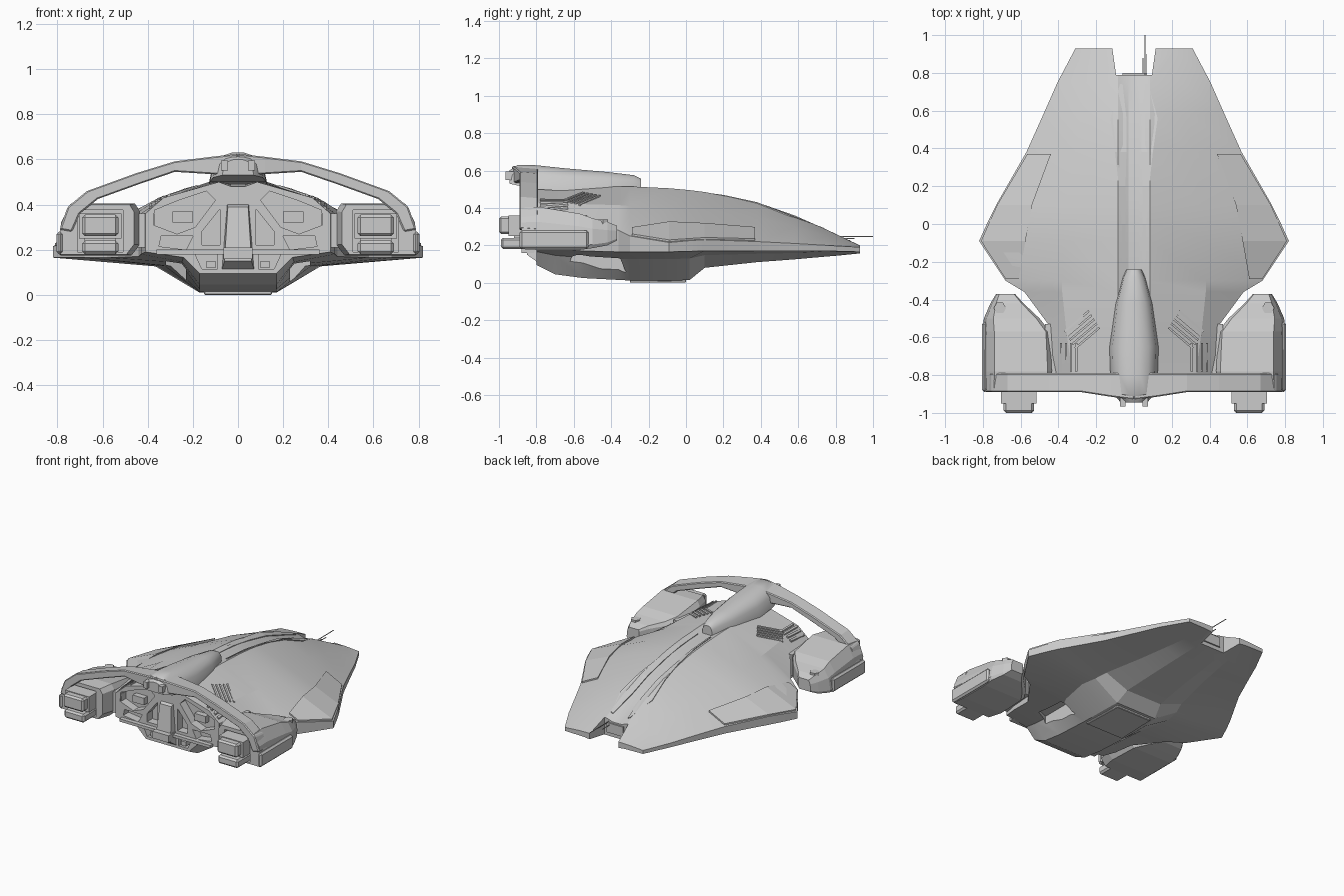
import bpy, bmesh, math
from mathutils import Vector
from mathutils.bvhtree import BVHTree

cube = bpy.data.objects.get("Cube")
if cube:
    bpy.data.objects.remove(cube, do_unlink=True)

paint = bpy.data.materials.new("hull grey")
paint.use_nodes = True
GREY = (0.6, 0.6, 0.6, 1)
paint.diffuse_color = GREY
paint.node_tree.nodes["Principled BSDF"].inputs["Base Color"].default_value = GREY


def loft(name, rings, mirror=False, smooth=0):
    """Skin closed rings of points and cap both ends; optionally add a mirrored twin."""
    bm = bmesh.new()
    for side in ((1, -1) if mirror else (1,)):
        loops = [[bm.verts.new((side * x, y, z)) for x, y, z in r] for r in rings]
        n = len(loops[0])
        for a, b in zip(loops, loops[1:]):
            for i in range(n):
                j = (i + 1) % n
                bm.faces.new((a[i], a[j], b[j], b[i]))
        bm.faces.new(loops[0])
        bm.faces.new(loops[-1][::-1])
    bmesh.ops.recalc_face_normals(bm, faces=bm.faces)
    mesh = bpy.data.meshes.new(name)
    bm.to_mesh(mesh)
    bm.free()
    mesh.materials.append(paint)
    ob = bpy.data.objects.new(name, mesh)
    bpy.context.collection.objects.link(ob)
    if smooth:
        activate(ob)
        bpy.ops.object.shade_smooth_by_angle(angle=math.radians(smooth))
    return ob


def activate(ob):
    bpy.ops.object.select_all(action='DESELECT')
    ob.select_set(True)
    bpy.context.view_layer.objects.active = ob


def slab_y(name, poly, y0, y1, mirror=False):
    """Extrude an x-z outline along y."""
    return loft(name, [[(x, y, z) for x, z in poly] for y in (y0, y1)], mirror)


def slab_z(name, poly, z0, z1, mirror=False):
    """Extrude an x-y outline along z."""
    return loft(name, [[(x, y, z) for x, y in poly] for z in (z0, z1)], mirror)


def box(name, x, y, z, mirror=False):
    return slab_y(name, [(x[0], z[0]), (x[1], z[0]), (x[1], z[1]), (x[0], z[1])], *y, mirror)


def cut(target, cutter):
    mod = target.modifiers.new("cut", 'BOOLEAN')
    mod.operation, mod.solver, mod.object = 'DIFFERENCE', 'EXACT', cutter
    activate(target)
    bpy.ops.object.modifier_apply(modifier=mod.name)
    bpy.data.objects.remove(cutter, do_unlink=True)


def bevel(ob, width):
    mod = ob.modifiers.new("bevel", 'BEVEL')
    mod.width, mod.segments, mod.limit_method = width, 1, 'ANGLE'


# Main hull: y, roof z, shoulder x z, edge x, edge top and bottom z, keel x z
STATIONS = [
    (0.93, .20, .20, .198, .31, .19, .165, .10, .155),
    (0.75, .285, .25, .25, .405, .20, .17, .10, .14),
    (0.58, .36, .28, .30, .48, .21, .17, .11, .125),
    (0.38, .43, .31, .35, .57, .22, .17, .12, .11),
    (0.10, .485, .36, .385, .73, .23, .17, .14, .08),
    (0.02, .495, .37, .395, .77, .225, .168, .16, .015),
    (-0.09, .505, .38, .40, .82, .215, .165, .17, .01),
    (-0.30, .515, .38, .41, .68, .25, .165, .17, .012),
    (-0.36, .515, .38, .415, .58, .28, .165, .17, .015),
    (-0.55, .51, .36, .42, .44, .36, .17, .17, .025),
    (-0.70, .505, .34, .425, .43, .36, .18, .17, .045),
    (-0.80, .50, .33, .43, .41, .36, .19, .17, .095),
]


def hull_ring(y, roof, sx, sz, ex, et, eb, kx, kz):
    groove = min(.02, (roof - .19) * .2)
    half = [(.03, roof - groove), (.085, roof), (sx, sz), (ex, et), (ex, eb),
            (kx + .3 * (ex - kx), eb - .25 * (eb - kz)), (kx, kz)]
    pts = [(0, roof - groove)] + half + [(0, kz)] + [(-x, z) for x, z in half[::-1]]
    return [(x, y, z) for x, z in pts]


hull = loft("main_hull", [hull_ring(*s) for s in STATIONS], smooth=12)
bm = bmesh.new()
bm.from_mesh(hull.data)
tree = BVHTree.FromBMesh(bm)
bm.free()


def roof_z(x, y):
    hit = tree.ray_cast(Vector((x, y, 2)), Vector((0, 0, -1)))[0]
    return hit.z if hit else .2


def strip(name, pairs, lift):
    """Raised strip that follows the roof; pairs are its left and right x-y points."""
    rings = []
    for pair in pairs:
        top = [(x, y, roof_z(x, y) + lift) for x, y in pair]
        rings.append(top + [(x, y, z - lift - .02) for x, y, z in top[::-1]])
    loft(name, rings, True)


# Raised side wing panels following the hull
WING = [((.44, .37), (.565, .37)), ((.54, .1), (.725, .1)), ((.575, -.09), (.81, -.09)), ((.61, -.29), (.68, -.29))]
strip("wing_panels", WING, .01)

# Diagonal roof vents, rear ribs and the ridges beside the centre groove
for k in range(5):
    x, y = .235 - .014 * k, -.465 - .022 * k
    strip("roof_vent", [((x, y), (x + .007, y + .009)), ((x + .13, y - .11), (x + .137, y - .101))], .008)
for k in range(4):
    x = .30 + k * .027
    strip("rear_roof_rib", [((x, -.78), (x + .012, -.78)), ((x, -.63), (x + .012, -.63))], .01)
RIDGE = [(-.2, .045, .06), (0, .045, .065), (.2, .045, .08), (.38, .04, .10), (.56, .04, .125), (.74, .06, .075)]
strip("spine_ridges", [((a, y), (b, y)) for y, a, b in RIDGE], .006)

# Notch in the nose
cut(hull, slab_z("notch_cutter", [(-.125, 1), (-.095, .79), (.095, .79), (.125, 1)], 0, 1))

# Recesses in the stern wall, and openings under the flanks
PANELS = [[(.10, .42), (.14, .46), (.26, .42), (.37, .375), (.375, .31), (.27, .27), (.19, .30)],
          [(.08, .38), (.16, .28), (.16, .22), (.08, .22)],
          [(.2, .26), (.34, .26), (.35, .215), (.23, .20)],
          [(.09, .18), (.19, .18), (.16, .115), (.09, .115)]]
for p in PANELS:
    cut(hull, slab_y("recess_cutter", p, -.9, -.74, True))
cut(hull, slab_z("opening_cutter", [(.23, -.32), (.32, -.36), (.32, -.58), (.23, -.62)], -.1, .17, True))

# Stern details: central hatch, sill, side machinery
loft("stern_hatch", [[(-.075, -.78, .10), (.075, -.78, .10), (.05, -.78, .41), (-.05, -.78, .41)],
                     [(-.06, -.85, .15), (.06, -.85, .15), (.045, -.82, .39), (-.045, -.82, .39)]])
box("hatch_step", (-.065, .065), (-.88, -.8), (.16, .21))
box("stern_sill", (-.36, .36), (-.83, -.76), (.18, .20))
box("window_unit", (.2, .29), (-.78, -.72), (.32, .37), True)
box("lower_unit", (.1, .14), (-.79, -.72), (.12, .15), True)

# Belly ramp plate
bevel(slab_z("belly_ramp", [(-.14, 0), (.14, 0), (.15, -.3), (-.15, -.3)], 0, .03), .004)


# Dorsal fairing above the hull: y, half width, top z, bottom z
def fairing_ring(y, w, top, low):
    side = [(w * .25, top), (w * .6, top - (top - low) * .12), (w * .88, top - (top - low) * .4), (w, low)]
    return [(x, y, z) for x, z in side + [(-x, z) for x, z in side[::-1]]]


FAIRING = [(-.24, .04, .555, .49), (-.28, .06, .575, .49), (-.42, .10, .592, .49), (-.65, .13, .612, .49),
           (-.8, .125, .628, .50), (-.9, .11, .63, .52), (-.945, .07, .60, .53)]
loft("dorsal_fairing", [fairing_ring(*f) for f in FAIRING], smooth=35)
box("fairing_tail", (.045, .075), (-.965, -.86), (.55, .595), True)

# Rear arch: outer and inner edge of each arm
ARM = [((0, .625), (0, .53)), ((.12, .612), (.12, .535)), ((.28, .592), (.28, .545)), ((.45, .54), (.44, .49)),
       ((.67, .46), (.62, .425)), ((.755, .39), (.70, .36)), ((.79, .29), (.735, .28))]
arm_rings = []
for i, (o, n) in enumerate(ARM):
    back = -.89 - (.04 if i == 0 else .025 if i == 1 else 0)
    arm_rings.append([(o[0], -.79, o[1] - .008), (o[0], back, o[1]), (n[0], back, n[1]), (n[0], -.79, n[1])])
bevel(loft("rear_arch", arm_rings, True), .006)

# Engine pods: lofted from the blunt front to the stern
PODS = [(-.37, .63, .73, .225, .305), (-.42, .585, .76, .20, .325), (-.5, .50, .795, .185, .345),
        (-.57, .445, .80, .175, .37), (-.78, .435, .80, .175, .405), (-.88, .46, .80, .18, .40)]


def pod_ring(y, a, b, low, top):
    w, h = b - a, top - low
    pts = [(a + w * .1, low), (b - w * .04, low), (b, low + h * .12), (b - w * .05, top - h * .35),
           (b - w * .17, top), (a + w * .06, top), (a, top - h * .15), (a, low + h * .2)]
    return [(x, y, z) for x, z in pts]


pods = loft("engine_pods", [pod_ring(*p) for p in PODS], True)
cut(pods, box("bay_cutter", (.51, .71), (-1, -.83), (.19, .375), True))
box("pod_bridge", (.37, .47), (-.79, -.53), (.21, .36), True)
bevel(box("pod_fin", (.775, .805), (-.89, -.52), (.18, .28), True), .012)

# Thruster nozzles
box("nozzle_collar", (.515, .705), (-.95, -.8), (.25, .36), True)
bevel(box("upper_nozzle", (.53, .69), (-1, -.8), (.26, .355), True), .012)
bevel(box("lower_nozzle", (.53, .69), (-.99, -.8), (.18, .24), True), .012)
box("nozzle_core", (.54, .68), (-.92, -.8), (.2, .34), True)

# Round hatch on each pod
hexagon = [(.71 + .033 * math.cos(k * math.pi / 3), -.445 + .033 * math.sin(k * math.pi / 3)) for k in range(6)]
slab_z("pod_hatch", hexagon, .29, .338, True)

# Nose sensors and whiskers
box("nose_sensor", (-.06, .07), (.74, .80), (.17, .24))
for x, tip, z in ((.045, .88, .225), (.056, 1.0, .245), (.066, .9, .235)):
    box("antenna", (x, x + .004), (.75, tip), (z, z + .004))
